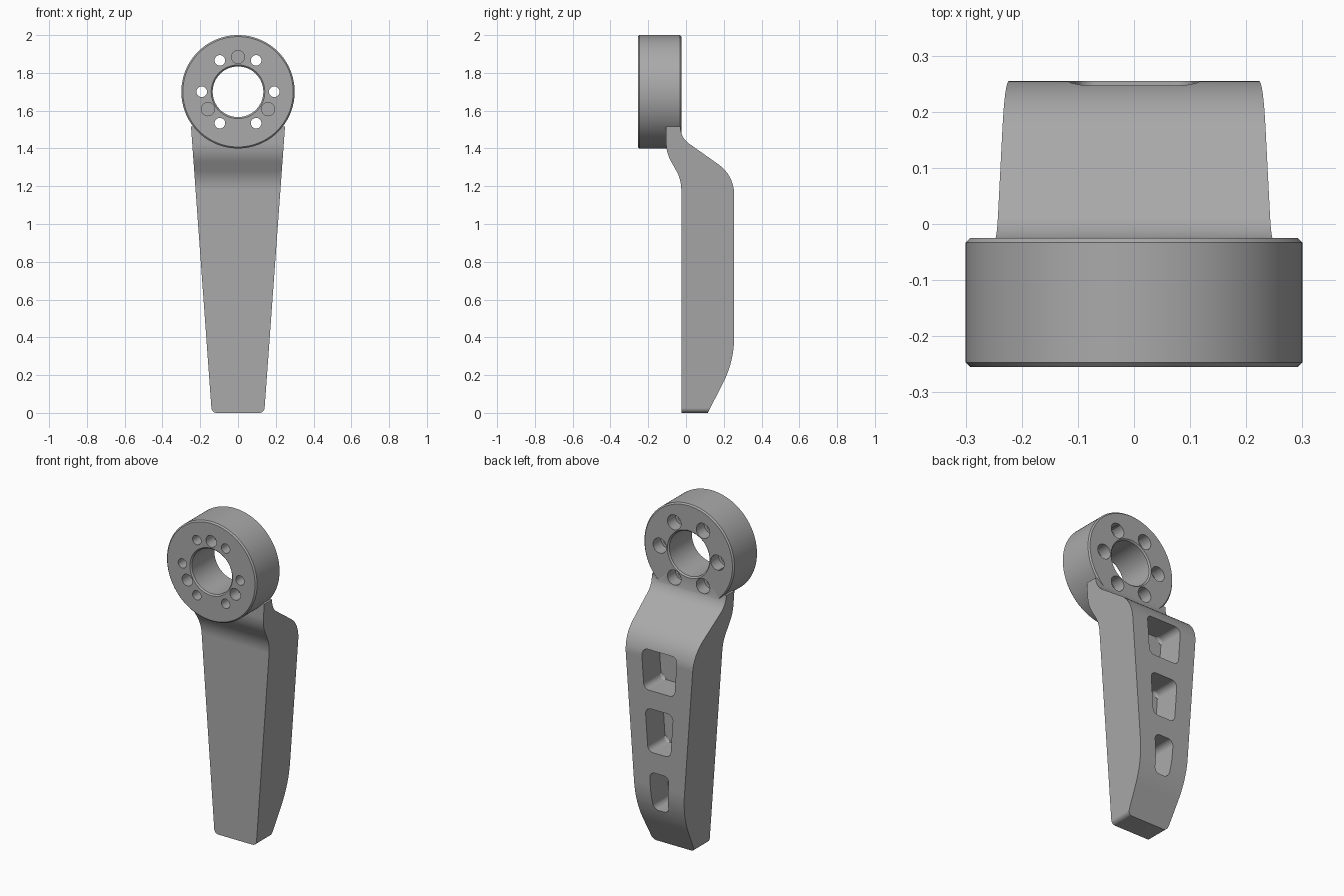
import bpy, bmesh, math
from mathutils import Vector

if "Cube" in bpy.data.objects:
    bpy.data.objects.remove(bpy.data.objects["Cube"])

RING_Z = 1.70

metal = bpy.data.materials.new("grey metal")
metal.use_nodes = True
metal.diffuse_color = (0.4, 0.4, 0.4, 1)
metal.node_tree.nodes["Principled BSDF"].inputs["Base Color"].default_value = (0.4, 0.4, 0.4, 1)


def half_width(z):
    return 0.139 + 0.0725 * z


def fillet(corners, steps=8):
    """Round a closed outline given as (u, v, radius) corners."""
    out = []
    for i, (u, v, r) in enumerate(corners):
        p = Vector((u, v))
        if r == 0:
            out.append(p)
            continue
        a = (Vector(corners[i - 1][:2]) - p).normalized()
        b = (Vector(corners[(i + 1) % len(corners)][:2]) - p).normalized()
        half = a.angle(b) / 2
        t = r / math.tan(half)
        centre = p + (a + b).normalized() * (r / math.sin(half))
        start, end = p + a * t - centre, p + b * t - centre
        sweep = start.angle(end)
        for k in range(steps + 1):
            f = k / steps
            out.append(centre + (start * math.sin((1 - f) * sweep)
                                 + end * math.sin(f * sweep)) / math.sin(sweep))
    return out


def finish(bm, name):
    bmesh.ops.recalc_face_normals(bm, faces=bm.faces)
    mesh = bpy.data.meshes.new(name)
    bm.to_mesh(mesh)
    bm.free()
    mesh.materials.append(metal)
    obj = bpy.data.objects.new(name, mesh)
    bpy.context.collection.objects.link(obj)
    return obj


def prism(bm, side_a, side_b):
    """Join two matching outlines into a closed solid."""
    a = [bm.verts.new(p) for p in side_a]
    b = [bm.verts.new(p) for p in side_b]
    n = len(a)
    for i in range(n):
        j = (i + 1) % n
        bm.faces.new((a[i], a[j], b[j], b[i]))
    bm.faces.new(a)
    return bm.faces.new(b)


def lathe(name, profile, x=0, z=RING_Z, segments=32):
    """Turn a closed (radius, y) profile about an axis parallel to y."""
    bm = bmesh.new()
    verts = [bm.verts.new((x + r, y, z)) for r, y in profile]
    edges = [bm.edges.new((verts[i - 1], verts[i])) for i in range(len(verts))]
    bmesh.ops.spin(bm, geom=verts + edges, cent=(x, 0, z), axis=(0, 1, 0),
                   angle=math.tau, steps=segments, use_duplicate=False)
    bmesh.ops.remove_doubles(bm, verts=bm.verts, dist=1e-5)
    bmesh.ops.dissolve_degenerate(bm, edges=bm.edges, dist=1e-5)
    return finish(bm, name)


def boolean(target, tool, operation):
    mod = target.modifiers.new(operation, 'BOOLEAN')
    mod.operation, mod.solver, mod.object = operation, 'EXACT', tool
    bpy.context.view_layer.objects.active = target
    bpy.ops.object.modifier_apply(modifier=mod.name)
    bpy.data.objects.remove(tool)


# Tapered arm from its side profile (y, z, corner radius)
outline = fillet([(-0.025, 0, 0), (0.115, 0, 0), (0.255, 0.272, 0.53),
                  (0.255, 1.257, 0.193), (-0.03, 1.458, 0.11), (-0.03, 1.515, 0),
                  (-0.105, 1.515, 0), (-0.105, 1.377, 0.2), (-0.025, 1.235, 0.2)])
bm = bmesh.new()
prism(bm, [(-half_width(p.y), p.x, p.y) for p in outline],
      [(half_width(p.y), p.x, p.y) for p in outline])
toe = [e for e in bm.edges if all(v.co.z < 1e-5 for v in e.verts)
       and abs(e.verts[0].co.x - e.verts[1].co.x) < 1e-5]
bmesh.ops.bevel(bm, geom=toe, offset=0.025, segments=5, profile=0.5, affect='EDGES')
arm = finish(bm, "lever_arm")

# Clamp ring with chamfered rims
FRONT, BACK, R, BORE, C = -0.255, -0.025, 0.30, 0.134, 0.008
ring = lathe("clamp_ring", [(R - C, FRONT), (R, FRONT + C), (R, BACK - C), (R - C, BACK),
                            (BORE + C, BACK), (BORE, BACK - C),
                            (BORE, FRONT + C), (BORE + C, FRONT)], segments=96)
boolean(arm, ring, 'UNION')

# Six counterbored bolt holes
for i in range(6):
    a = math.radians(60 * i)
    hole = lathe("bolt_hole", [(0, -0.3), (0.028, -0.3), (0.028, -0.10),
                               (0.045, -0.10), (0.045, 0.06), (0, 0.06)],
                 0.192 * math.cos(a), RING_Z + 0.192 * math.sin(a))
    boolean(arm, hole, 'DIFFERENCE')

# Three blind pin holes in the front
for i in range(3):
    a = math.radians(90 + 120 * i)
    pin = lathe("pin_hole", [(0, -0.3), (0.035, -0.3), (0.035, -0.18), (0, -0.18)],
                0.184 * math.cos(a), RING_Z + 0.184 * math.sin(a))
    boolean(arm, pin, 'DIFFERENCE')

# Three lightening pockets in the back
for low, high in ((0.25, 0.48), (0.60, 0.86), (0.97, 1.21)):
    w0, w1 = half_width(low) - 0.108, half_width(high) - 0.108
    shape = fillet([(-w0, low, 0.035), (w0, low, 0.035), (w1, high, 0.035), (-w1, high, 0.035)])
    bm = bmesh.new()
    floor = prism(bm, [(p.x, 0.35, p.y) for p in shape], [(p.x, 0.09, p.y) for p in shape])
    bmesh.ops.bevel(bm, geom=list(floor.edges), offset=0.015, segments=4,
                    profile=0.5, affect='EDGES')
    boolean(arm, finish(bm, "pocket"), 'DIFFERENCE')

# Smooth shading with sharp edges kept
bpy.ops.object.select_all(action='DESELECT')
arm.select_set(True)
bpy.context.view_layer.objects.active = arm
bpy.ops.object.shade_smooth_by_angle(angle=math.radians(30))
weighted = arm.modifiers.new("weighted_normals", 'WEIGHTED_NORMAL')
weighted.keep_sharp = True
